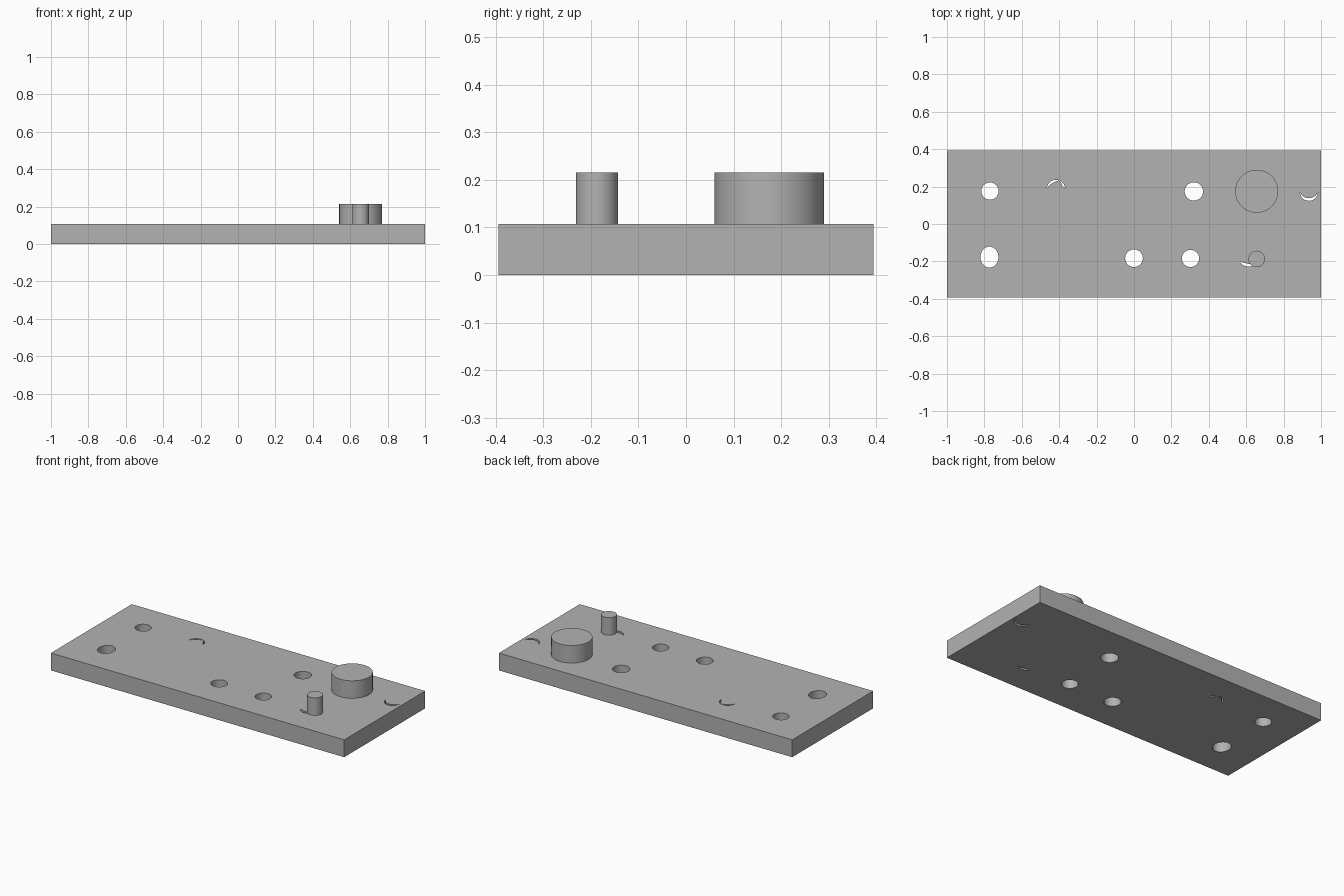
import bpy, bmesh, math

if "Cube" in bpy.data.objects:
    bpy.data.objects.remove(bpy.data.objects["Cube"], do_unlink=True)

THICK, TOP = 0.107, 0.215

grey = bpy.data.materials.new("plain grey")
grey.use_nodes = True
GREY = (0.45, 0.45, 0.45, 1)
grey.diffuse_color = GREY
grey.node_tree.nodes["Principled BSDF"].inputs["Base Color"].default_value = GREY


def prism(name, outline, z0, z1):
    """Extrude a counter-clockwise outline between two heights."""
    bm = bmesh.new()
    base = bm.faces.new([bm.verts.new((x, y, z0)) for x, y in outline])
    out = bmesh.ops.extrude_face_region(bm, geom=[base], use_keep_orig=True)
    verts = [g for g in out["geom"] if isinstance(g, bmesh.types.BMVert)]
    bmesh.ops.translate(bm, vec=(0, 0, z1 - z0), verts=verts)
    bmesh.ops.recalc_face_normals(bm, faces=bm.faces)
    mesh = bpy.data.meshes.new(name)
    bm.to_mesh(mesh)
    bm.free()
    mesh.materials.append(grey)
    obj = bpy.data.objects.new(name, mesh)
    bpy.context.collection.objects.link(obj)
    return obj


def ellipse(cx, cy, rx, ry, n=48):
    return [(cx + rx * math.cos(math.tau * i / n), cy + ry * math.sin(math.tau * i / n))
            for i in range(n)]


def crescent(cx, cy, r, a0, a1, width, n=16):
    """Arc band that tapers to points at both ends."""
    outer, inner = [], []
    for i in range(n + 1):
        t = i / n
        a = math.radians(a0 + (a1 - a0) * t)
        ri = r - width * math.sin(math.pi * t)
        outer.append((cx + r * math.cos(a), cy + r * math.sin(a)))
        inner.append((cx + ri * math.cos(a), cy + ri * math.sin(a)))
    return outer + inner[-2:0:-1]


def smooth(obj):
    bpy.ops.object.select_all(action="DESELECT")
    obj.select_set(True)
    bpy.context.view_layer.objects.active = obj
    bpy.ops.object.shade_smooth_by_angle(angle=math.radians(30))


# Base plate
plate = prism("base_plate", [(-1, -0.394), (1, -0.394), (1, 0.394), (-1, 0.394)], 0, THICK)

# Through holes, then the thin crescent slots
cuts = [ellipse(-0.77, 0.176, 0.046, 0.046),
        ellipse(-0.773, -0.177, 0.048, 0.056),
        ellipse(0, -0.183, 0.047, 0.047),
        ellipse(0.302, -0.184, 0.046, 0.046),
        ellipse(0.32, 0.174, 0.049, 0.049),
        crescent(-0.417, 0.187, 0.049, 0, 62, 0.01),
        crescent(-0.417, 0.187, 0.049, 66, 180, 0.012),
        crescent(0.935, 0.172, 0.048, 178, 362, 0.014),
        crescent(0.612, -0.176, 0.052, 205, 310, 0.016)]
cutters = [prism("hole_cutter", c, -0.05, THICK + 0.05) for c in cuts]
for cutter in cutters:
    mod = plate.modifiers.new("hole", "BOOLEAN")
    mod.operation = "DIFFERENCE"
    mod.solver = "EXACT"
    mod.object = cutter
bpy.context.view_layer.objects.active = plate
for mod in list(plate.modifiers):
    bpy.ops.object.modifier_apply(modifier=mod.name)
for cutter in cutters:
    bpy.data.objects.remove(cutter, do_unlink=True)
smooth(plate)

# Round bosses standing on the plate
for name, y, r in (("large_boss", 0.175, 0.115), ("small_boss", -0.187, 0.044)):
    smooth(prism(name, ellipse(0.656, y, r, r, 64), THICK, TOP))
